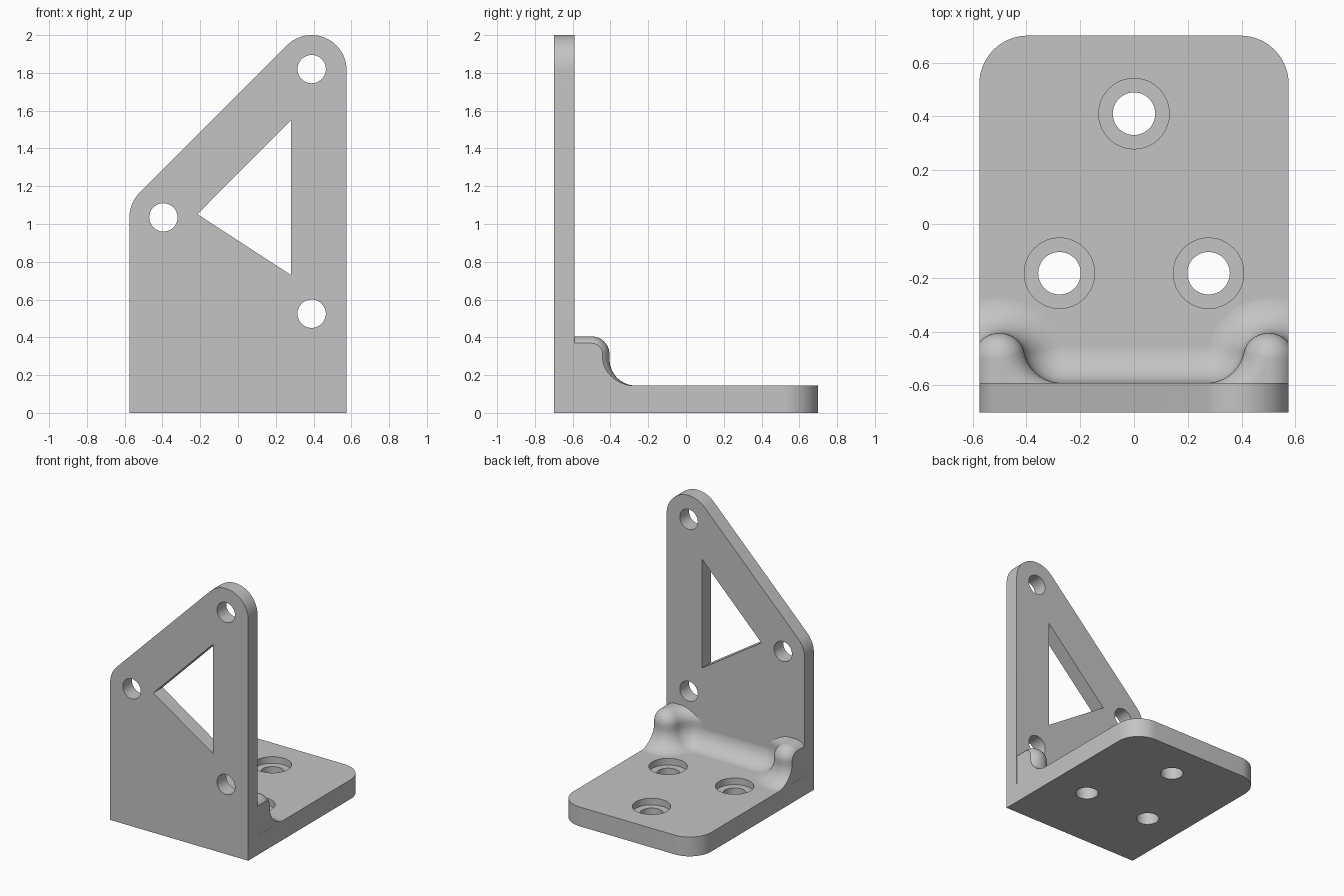
import bpy, bmesh
from math import sin, cos, pi, radians, sqrt, atan2
from mathutils import Vector, Matrix

cube = bpy.data.objects.get("Cube")
if cube:
    bpy.data.objects.remove(cube)

grey = bpy.data.materials.new("plain_grey")
grey.use_nodes = True
grey.diffuse_color = (0.55, 0.55, 0.55, 1)
grey.node_tree.nodes["Principled BSDF"].inputs["Base Color"].default_value = grey.diffuse_color

HALF, FRONT, BACK = 0.575, -0.70, 0.70   # plate extents
WALL, FLOOR = -0.59, 0.145               # inner faces of wall and base


def add_object(name, bm):
    mesh = bpy.data.meshes.new(name)
    bm.to_mesh(mesh)
    bm.free()
    obj = bpy.data.objects.new(name, mesh)
    bpy.context.collection.objects.link(obj)
    mesh.materials.append(grey)
    return obj


def activate(obj):
    bpy.ops.object.select_all(action='DESELECT')
    obj.select_set(True)
    bpy.context.view_layer.objects.active = obj


def finish(obj):
    activate(obj)
    for mod in list(obj.modifiers):
        bpy.ops.object.modifier_apply(modifier=mod.name)
    bpy.ops.object.shade_smooth_by_angle(angle=radians(30))


def arc(cx, cy, r, a0, a1, n=16):
    return [(cx + r * cos(radians(a0 + (a1 - a0) * i / n)),
             cy + r * sin(radians(a0 + (a1 - a0) * i / n))) for i in range(n + 1)]


def prism(name, outline, low, high, upright=False):
    """Extrude an outline along z, or along y when upright."""
    bm = bmesh.new()
    place = (lambda u, v, w: (u, w, v)) if upright else (lambda u, v, w: (u, v, w))
    face = bm.faces.new([bm.verts.new(place(u, v, low)) for u, v in outline])
    ext = bmesh.ops.extrude_face_region(bm, geom=[face])
    moved = [g for g in ext["geom"] if isinstance(g, bmesh.types.BMVert)]
    bmesh.ops.translate(bm, verts=moved, vec=place(0, 0, high - low))
    bmesh.ops.recalc_face_normals(bm, faces=bm.faces)
    return add_object(name, bm)


def cut(obj, cutters):
    for c in cutters:
        mod = obj.modifiers.new("cut", 'BOOLEAN')
        mod.operation, mod.solver, mod.object = 'DIFFERENCE', 'EXACT', c
        c.hide_render = True
    finish(obj)
    for c in cutters:
        bpy.data.objects.remove(c)


def circle(x, y, r):
    return arc(x, y, r, 0, 360, 48)[:-1]


# Upright wall with rounded sloping top, three holes and a triangular window
R_END = 0.185
outline = ([(-HALF, 0), (HALF, 0)] + arc(0.39, 1.815, R_END, 0, 135, 24)
           + arc(-0.39, 1.035, R_END, 135, 180, 10))
wall = prism("upright_wall", outline, FRONT, WALL, True)
cutters = [prism("wall_hole", circle(x, z, 0.075), -1, 0, True)
           for x, z in ((0.39, 1.82), (-0.395, 1.035), (0.39, 0.525))]
cutters.append(prism("window", [(-0.215, 1.052), (0.28, 0.73), (0.28, 1.55)], -1, 0, True))
cut(wall, cutters)

# Base plate with rounded rear corners and three counterbored holes
RC = 0.18
outline = ([(-HALF, WALL), (HALF, WALL)] + arc(HALF - RC, BACK - RC, RC, 0, 90)
           + arc(RC - HALF, BACK - RC, RC, 90, 180))
base = prism("base_plate", outline, 0, FLOOR)
cutters = []
for x, y in ((0, 0.41), (-0.277, -0.183), (0.277, -0.183)):
    cutters.append(prism("base_hole", circle(x, y, 0.079), -1, 1))
    cutters.append(prism("counterbore", circle(x, y, 0.131), FLOOR - 0.05, 1))
cut(base, cutters)

# Corner fillet with a rounded gusset at each side: a profile swept on a plan path
R, RG = 0.14, 0.095                       # fillet and gusset radii
EPS = 0.0005
GX, GY, GZ = 0.5, -0.5, 0.31              # gusset dome centre
wall_y, floor_z = WALL - EPS, FLOOR - EPS
ball_y = wall_y + R
ball_x = GX - sqrt((R + RG) ** 2 - (ball_y - GY) ** 2)
touch = atan2(ball_y - GY, ball_x - GX)   # where the fillet meets the gusset

path = [((0, wall_y), (0, 1))]
N = 16
for i in range(N + 1):                    # concave corner
    a = -pi / 2 + (touch - pi / 2) * i / N
    path.append(((ball_x + R * cos(a), ball_y + R * sin(a)), (-cos(a), -sin(a))))
for i in range(1, 2 * N + 1):             # round nose
    a = touch * (1 - i / (2 * N))
    path.append(((GX + RG * cos(a), GY + RG * sin(a)), (cos(a), sin(a))))
path.append(((GX + RG, FRONT + 0.015), (1, 0)))

profile = [(R, floor_z - 0.03)]           # (outward offset, height)
for i in range(N + 1):
    a = pi / 2 * i / N
    profile.append((R - R * sin(a), floor_z + R - R * cos(a)))
for i in range(N + 1):
    a = pi / 2 * i / N
    profile.append((RG * cos(a) - RG, GZ + RG * sin(a)))

bm = bmesh.new()
cols = [[bm.verts.new((p[0] + t * n[0], p[1] + t * n[1], z)) for t, z in profile]
        for p, n in path]
for a, b in zip(cols, cols[1:]):
    for j in range(len(profile) - 1):
        bm.faces.new((a[j], a[j + 1], b[j + 1], b[j]))
bm.faces.new([c[-1] for c in reversed(cols[1:])])
bmesh.ops.remove_doubles(bm, verts=bm.verts, dist=1e-5)
bmesh.ops.dissolve_degenerate(bm, edges=bm.edges, dist=1e-5)

# Trim flush with the plate side and cap the cut
side = HALF - EPS
res = bmesh.ops.bisect_plane(bm, geom=bm.verts[:] + bm.edges[:] + bm.faces[:],
                             plane_co=(side, 0, 0), plane_no=(1, 0, 0), clear_outer=True)
rim = [g for g in res["geom_cut"] if isinstance(g, bmesh.types.BMVert)]
py, pz = -0.65, 0.01
rim.sort(key=lambda v: atan2(v.co.z - pz, v.co.y - py))
cap = bm.faces.new([bm.verts.new((side, py, pz))] + rim)
cap.normal_update()
if cap.normal.x < 0:
    cap.normal_flip()

fillet = add_object("corner_fillet_and_gussets", bm)
fillet.modifiers.new("mirror", 'MIRROR')
finish(fillet)
